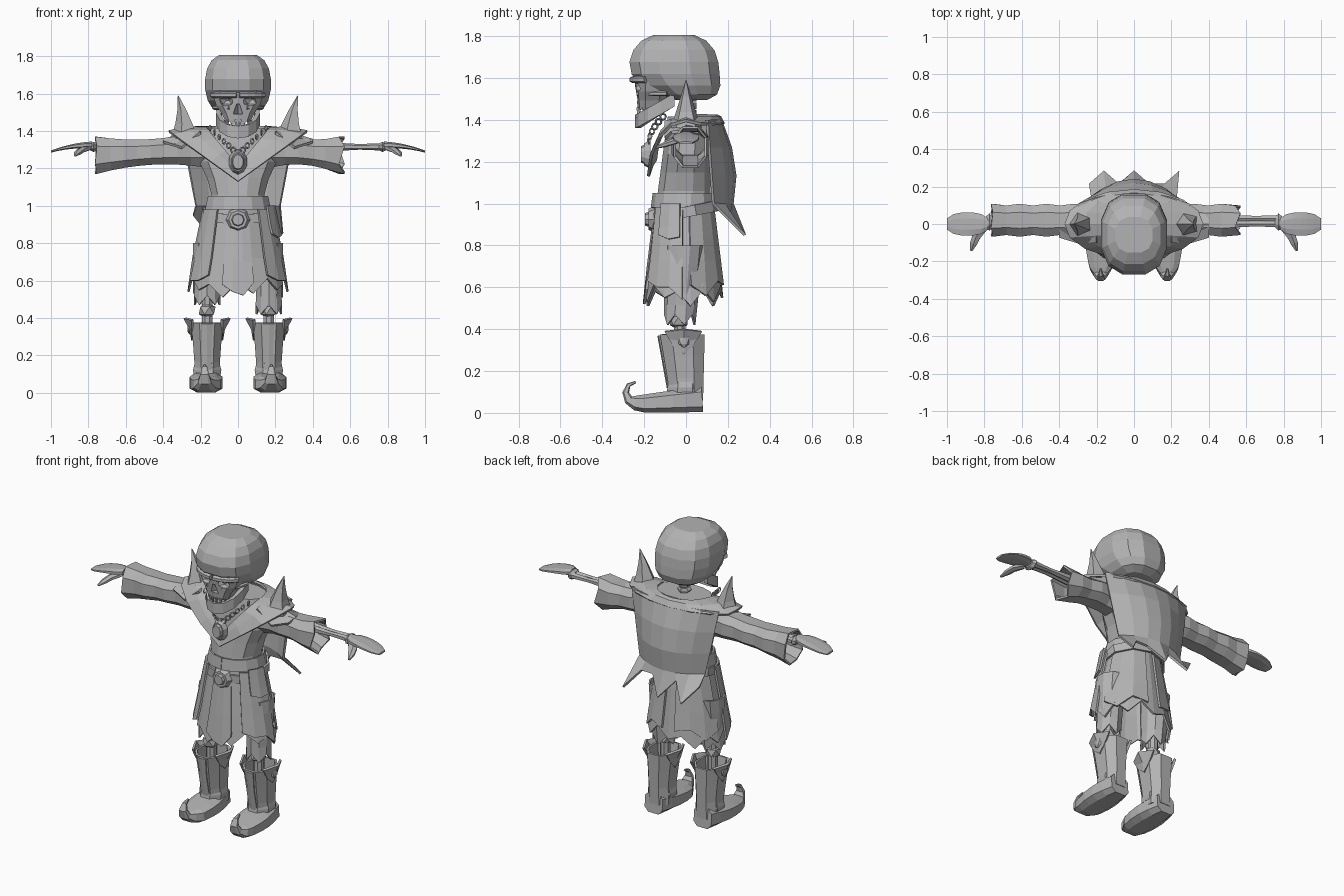
import bpy, bmesh
from math import sin, cos, pi, radians, copysign, sqrt
from mathutils import Vector, Matrix

if "Cube" in bpy.data.objects:
    bpy.data.objects.remove(bpy.data.objects["Cube"], do_unlink=True)

shade = 0.45
grey = bpy.data.materials.new("plain grey")
grey.use_nodes = True
grey.diffuse_color = (shade, shade, shade, 1)
grey.node_tree.nodes["Principled BSDF"].inputs["Base Color"].default_value = grey.diffuse_color


def lerp(start, end, t):
    return start + (end - start) * t


def steps(count):
    """Evenly spaced fractions from nought to one."""
    return [k / (count - 1) for k in range(count)]


def finish(name, bm, thick=0):
    bmesh.ops.recalc_face_normals(bm, faces=bm.faces)
    mesh = bpy.data.meshes.new(name)
    bm.to_mesh(mesh)
    bm.free()
    mesh.materials.append(grey)
    part = bpy.data.objects.new(name, mesh)
    bpy.context.collection.objects.link(part)
    if thick:
        solid = part.modifiers.new("thickness", "SOLIDIFY")
        solid.thickness, solid.offset = thick, 0
    return part


def sheet(name, rows, thick=0, closed=False, caps=False):
    """Skin rows of points with quads."""
    bm = bmesh.new()
    grid = [[bm.verts.new(point) for point in row] for row in rows]
    count = len(rows[0])
    for lower, upper in zip(grid, grid[1:]):
        for i in range(count if closed else count - 1):
            j = (i + 1) % count
            bm.faces.new((lower[i], lower[j], upper[j], upper[i]))
    if caps:
        bm.faces.new(grid[0])
        bm.faces.new(grid[-1])
    return finish(name, bm, thick)


def tube(name, points, widths, depths=None, sides=8, axis=None, side=None, power=2, jag=0, thick=0):
    """Loft rounded rings along a path; jag tears the last ring."""
    points = [Vector(point) for point in points]
    rows = []
    for k, (centre, width, depth) in enumerate(zip(points, widths, depths or widths)):
        along = Vector(axis) if axis else points[min(k + 1, len(points) - 1)] - points[max(k - 1, 0)]
        along.normalize()
        guide = Vector((0, 1, 0)) if abs(along.z) > 0.9 else Vector((0, 0, 1))
        u = Vector(side) if side else guide.cross(along).normalized()
        v = along.cross(u).normalized()
        row = []
        for i in range(sides):
            angle = (i + 0.5) * 2 * pi / sides
            c, s = cos(angle), sin(angle)
            point = centre + u * width * copysign(abs(c) ** (2 / power), c)
            point += v * depth * copysign(abs(s) ** (2 / power), s)
            if k == len(points) - 1 and i % 2:
                point += along * jag
            row.append(point)
        rows.append(row)
    return sheet(name, rows, thick, closed=True, caps=not thick)


def pillar(name, low, high, widths, front, back, x=0, **options):
    """Upright loft; front and back give y at the low and high ends."""
    spans = [(lerp(*front, t), lerp(*back, t), lerp(low, high, t)) for t in steps(len(widths))]
    points = [(x, (f + b) / 2, z) for f, b, z in spans]
    return tube(name, points, widths, [(b - f) / 2 for f, b, z in spans], axis=(0, 0, 1), **options)


def arc(start, end, count, rx, ry, y, z):
    """Points round an upright axis, in degrees from the front."""
    angles = [radians(lerp(start, end, t)) for t in steps(count)]
    return [Vector((rx * sin(a), y - ry * cos(a), z)) for a in angles]


def wrap(name, start, end, count, top, bottom, out=0, hem=(0,)):
    """Cloth that follows the flare of the skirt, with a torn hem."""
    rows = []
    for t in steps(4):
        z = lerp(top, bottom, t)
        flare = (1 - z) / 0.4
        row = arc(start, end, count, lerp(0.15, 0.235, flare) + out, lerp(0.13, 0.18, flare) + out, -0.01, z)
        if t == 1:
            for i, point in enumerate(row):
                point.z += hem[i % len(hem)]
        rows.append(row)
    return sheet(name, rows, thick=0.012)


def ball(name, place, scale):
    bm = bmesh.new()
    bmesh.ops.create_icosphere(bm, subdivisions=1, radius=1,
                               matrix=Matrix.Translation(place) @ Matrix.Diagonal((*scale, 1)))
    return finish(name, bm)


def disc(name, place, radius, sides, stretch=1):
    """Bevelled medallion facing the front."""
    bm = bmesh.new()
    bmesh.ops.create_cone(bm, cap_ends=True, segments=sides, radius1=radius, radius2=radius * 0.75,
                          depth=0.03, matrix=Matrix.Rotation(pi / 2, 4, "X"))
    part = finish(name, bm)
    part.location, part.scale.z = place, stretch


# Skull: an egg whose underside slides backwards
turns = [lerp(-1.3, 1.25, t) for t in steps(8)]
tube("cranium", [(0, -0.058 + 0.09 * max(0, -sin(a)) ** 1.5, 1.652 + 0.163 * sin(a)) for a in turns],
     [0.182 * cos(a) ** 0.5 for a in turns], [0.22 * cos(a) ** (0.7 if a > 0 else 0.8) for a in turns],
     sides=12, axis=(0, 0, 1), power=2.5)
face = pillar("face_bone", 1.45, 1.62, (0.07, 0.09, 0.12, 0.135, 0.14), (-0.23, -0.25), (-0.1, -0.05),
              sides=10, power=2.8)
cutters = [ball("eye_cutter", (s * 0.066, -0.25, 1.557), (0.046, 0.055, 0.03)) for s in (-1, 1)]
cutters.append(pillar("nose_cutter", 1.49, 1.545, (0.03, 0.008), (-0.3, -0.3), (-0.2, -0.2), sides=6))
for cutter in cutters:
    cutter.hide_render = True
    hollow = face.modifiers.new("hollow", "BOOLEAN")
    hollow.operation, hollow.object, hollow.solver = "DIFFERENCE", cutter, "EXACT"

# Jaw, teeth and neck
jaw_edge = arc(-110, 110, 9, 0.105, 0.13, -0.1, 1.36)
for point in jaw_edge:
    point.z += 0.6 * (point.y + 0.23)
sheet("jaw", [jaw_edge, [point + Vector((0, 0, 0.065)) for point in jaw_edge]], thick=0.025)
for root, tip in ((1.46, 1.433), (1.41, 1.44)):
    for x, y, z in arc(-70, 70, 8, 0.07, 0.08, -0.152, root):
        tube("tooth", [(x, y, z), (x, y, tip)], (0.01, 0.004), sides=4)
for k in range(4):
    z = 1.38 + k * 0.036
    pillar("neck_bone", z, z + 0.03, (0.03, 0.045, 0.03), (-0.02, -0.02), (0.05, 0.05), sides=6)

pillar("torso", 0.97, 1.415, (0.15, 0.145, 0.17, 0.215, 0.21, 0.17), (-0.15, -0.09), (0.12, 0.12), sides=12, power=2.4)


# Mantle: a ring that dips to a point in front
def collar(rx, ry, dip, slope, back):
    ring = arc(0, 337.5, 16, rx, ry, 0, back)
    for point in ring:
        if point.y < 0.01:
            point.z = min(dip + slope * abs(point.x), back + 0.02)
    return ring


neckline = collar(0.17, 0.145, 1.21, 1.2, 1.42)
border = collar(0.37, 0.18, 1.13, 0.72, 1.38)
ridge = [(a + b) / 2 + Vector((0, 0, 0.012)) for a, b in zip(neckline, border)]
sheet("mantle", [neckline, ridge, border], thick=0.014, closed=True)

# Cape with three long torn points
cape = []
columns = [lerp(-1, 1, t) for t in steps(7)]
for t in steps(4):
    bulge = 0.065 + 0.05 * sin(2.6 * t)
    cape.append([(u * lerp(0.3, 0.225, t), 0.1 + 0.03 * t + bulge * (1 - u * u), lerp(1.4, 1, t)) for u in columns])
cape.append([(u * 0.24, 0.28, 0.85) if i in (1, 3, 6) else (u * 0.24, 0.21, 0.95) for i, u in enumerate(columns)])
sheet("cape", cape, thick=0.014)

# Necklace
for i in range(-6, 7):
    t = abs(i) / 6
    if i:
        bpy.ops.mesh.primitive_torus_add(major_segments=8, minor_segments=4, major_radius=0.014, minor_radius=0.005,
                                         location=(i * 0.025, -0.18 + 0.07 * t * t, 1.275 + 0.14 * t),
                                         rotation=(pi / 2, i % 2, i * 0.3))
        bpy.context.object.name = "chain_link"
        bpy.context.object.data.materials.append(grey)
disc("pendant_rim", (0, -0.185, 1.235), 0.05, sides=10, stretch=1.4)
disc("pendant_stone", (0, -0.2, 1.235), 0.037, sides=10, stretch=1.4)

# Belts and buckle
wrap("waist_belt", 0, 360, 15, top=1.05, bottom=0.98, out=0.02)
disc("buckle", (0, -0.165, 0.925), 0.066, sides=8)
disc("buckle_stone", (0, -0.18, 0.925), 0.04, sides=8)

# Skirt layers
wrap("skirt", 0, 360, 19, top=1, bottom=0.58, hem=(0.01, -0.05, 0.03, -0.03, 0, -0.07))
wrap("front_apron", -20, 20, 4, top=0.98, bottom=0.56, out=0.005, hem=(0.02, -0.02, -0.04, 0.03))
wrap("hip_flap", 52, 84, 3, top=1, bottom=0.83, out=0.045, hem=(0.02, 0, 0.01))

for s, label in ((1, "left_"), (-1, "right_")):
    # Skull ridges
    tube(label + "brow", arc(s * 3, s * 65, 5, 0.15, 0.11, -0.145, 1.592), [0.017] * 5, sides=6)
    tube(label + "cheekbone", arc(s * 20, s * 80, 4, 0.13, 0.18, -0.06, 1.525), [0.012] * 4, sides=6)

    # Shoulder spikes and flaps
    tube(label + "shoulder_spike", [(s * (0.28 + 0.04 * t * t), 0, lerp(1.36, 1.59, t)) for t in steps(4)],
         [lerp(0.08, 0.002, t ** 0.9) for t in steps(4)], sides=5, axis=(0, 0, 1))
    sheet(label + "shoulder_flap", [[(s * 0.2, y, 1.39), (s * 0.3, y, 1.31), (s * 0.4, y * 0.7, 1.34)]
                                    if y else [(s * x, y, 1.47 - x * 0.3) for x in (0.2, 0.3, 0.4)]
                                    for y in (-0.1, 0, 0.1)], thick=0.015)

    # Hip belt and coat tails
    belt = arc(0, s * 180, 6, 0.19, 0.157, -0.005, 0.93)
    for point in belt:
        point.z += 0.2 * (point.y + 0.15)
    tube(label + "hip_belt", belt, [0.008] * 6, [0.03] * 6, sides=4, power=4)
    wrap(label + "coat_tail", s * 36, s * 88, 4, top=0.98, bottom=0.6, out=0.03, hem=(0.03, 0, 0, -0.06))
    wrap(label + "back_tail", s * 100, s * 170, 4, top=0.97, bottom=0.61, out=0.01, hem=(0, -0.05, 0.02))

    # Sleeves: the left one is torn short
    torn = s > 0
    cuts = steps(6 if torn else 9)
    tube(label + "sleeve", [(s * lerp(0.18, 0.54 if torn else 0.755, t), 0.02, lerp(1.305, 1.27, t)) for t in cuts],
         [0.088 - 0.01 * (k % 2) for k in range(len(cuts))], [0.067 + 0.033 * (2 * t - 1) ** 2 for t in cuts],
         axis=(s, 0, 0), power=2.5, jag=0.03 if torn else 0.01, thick=0.012)

    # Forearm, wrist and hand
    for y in (0, 0.03):
        tube(label + "forearm_bone", [(s * lerp(0.4, 0.775, t), y, 1.315) for t in steps(4)],
             (0.03, 0.022, 0.015, 0.02), sides=6)
    tube(label + "wrist", [(s * lerp(0.755, 0.79, t), 0.01, 1.315) for t in steps(3)],
         (0.03, 0.05, 0.035), (0.02, 0.03, 0.02))
    tube(label + "hand", [(s * lerp(0.78, 1, t), 0, 1.325 - 0.035 * t * t) for t in steps(7)],
         [0.032 + 0.035 * sqrt(sin(pi * t)) for t in steps(7)], [lerp(0.02, 0.006, t) for t in steps(7)],
         axis=(s, 0, 0), power=2.4)
    tube(label + "thumb", [(s * (0.8 + 0.07 * sqrt(t)), lerp(-0.02, -0.143, t), lerp(1.31, 1.268, t)) for t in steps(4)],
         (0.022, 0.027, 0.022, 0.007), (0.016, 0.015, 0.013, 0.006), sides=6)

    # Trousers and shin bones
    x = s * 0.165
    pillar(label + "trouser", 0.8, 0.42 if torn else 0.47, (0.075, 0.075, 0.07, 0.066, 0.07), (-0.1, -0.1),
           (0.08, 0.04), x=x, sides=10, jag=0.05, thick=0.01)
    pillar(label + "shin_bone", 0.2, 0.65, [0.03] * 3, (-0.06, -0.06), (0, 0), x=x)
    ball(label + "knee", (x, -0.035, 0.44), (0.05, 0.05, 0.045))

    # Boots with flared tops and curled toes
    pillar(label + "boot_shaft", 0.06, 0.375, (0.07, 0.066, 0.074, 0.085), (-0.07, -0.125), (0.08, 0.09),
           x=x, power=2.4, thick=0.014)
    pillar(label + "ankle_band", 0.095, 0.15, (0.078, 0.082, 0.074), (-0.1, -0.09), (0.088, 0.084), x=x)
    for side in (-1, 1):
        sheet(label + "boot_wing", [[(x + side * 0.078, lerp(-0.06, -0.1, t), lerp(0.32, 0.39, t)),
                                     (x + side * lerp(0.078, 0.12, t * t), -0.01, lerp(0.28, 0.4, t)),
                                     (x + side * 0.078, lerp(0.03, 0.075, t), lerp(0.32, 0.39, t))]
                                    for t in steps(3)], thick=0.014)
    ball(label + "boot_stud", (x + s * 0.095, -0.01, 0.345), (0.012, 0.03, 0.035))
    tube(label + "boot_front", [(x, lerp(-0.08, -0.125, t), lerp(0.12, 0.37, t)) for t in steps(3)],
         (0.03, 0.025, 0.035), [0.012] * 3, sides=6)
    heights = [lerp(0.065, 0.045, t) for t in steps(5)]
    foot = [(s * 0.17, lerp(0.078, -0.2, t), height) for t, height in zip(steps(5), heights)]
    toe = [(s * 0.178, -0.24 - 0.048 * sin(pi * t), 0.098 - 0.05 * cos(pi * t)) for t in steps(5)]
    tube(label + "foot", foot + toe, [0.064 + 0.03 * sin(2.6 * t) for t in steps(5)] + [lerp(0.06, 0.006, t ** 0.6) for t in steps(5)],
         heights + [lerp(0.038, 0.006, t ** 0.6) for t in steps(5)], side=(1, 0, 0), power=3.2)
